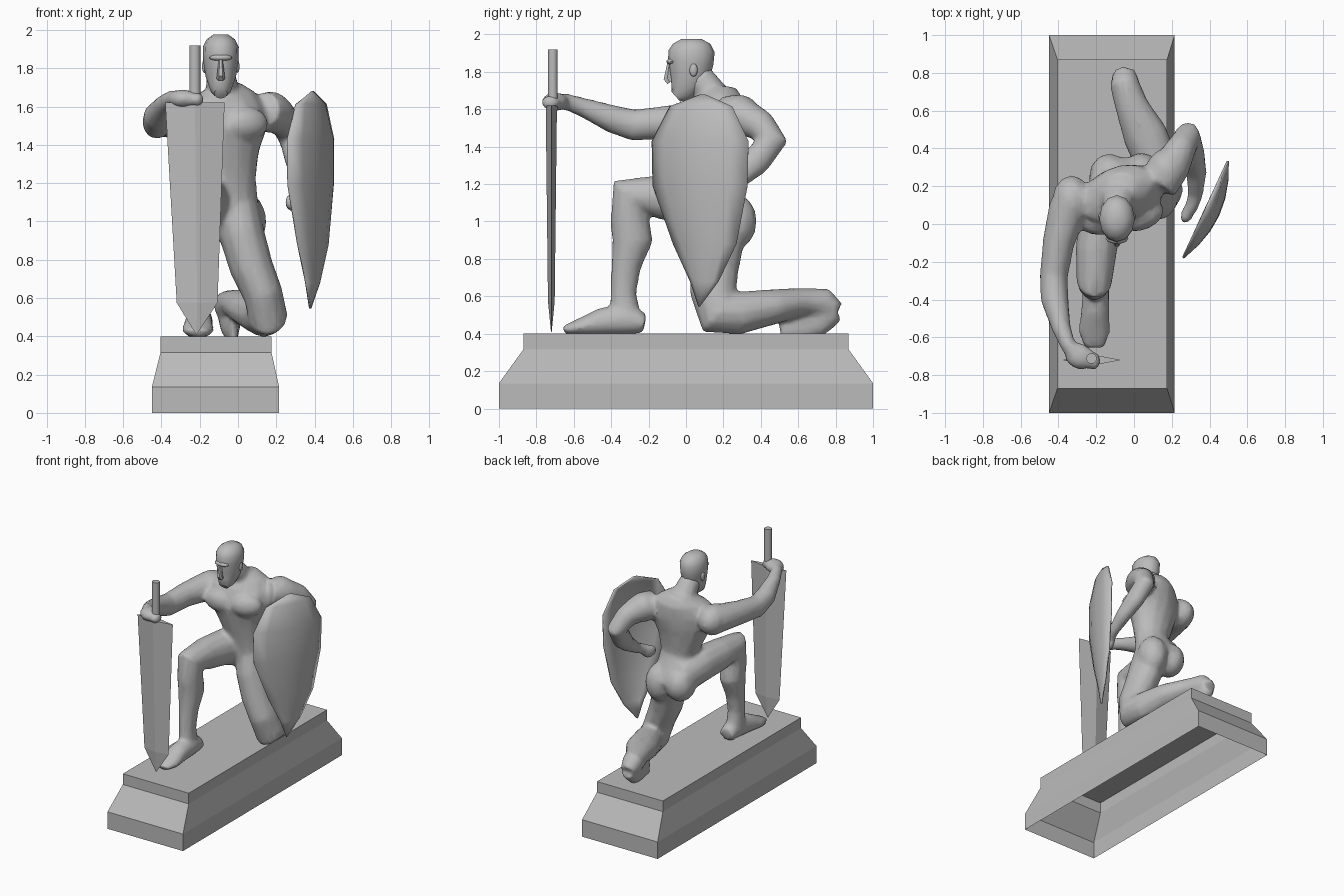
import bpy, bmesh, math
from mathutils import Vector, Matrix

cube = bpy.data.objects.get("Cube")
if cube:
    bpy.data.objects.remove(cube, do_unlink=True)

stone = bpy.data.materials.new("grey_stone")
stone.use_nodes = True
GREY = (0.5, 0.5, 0.5, 1)
stone.diffuse_color = GREY
stone.node_tree.nodes["Principled BSDF"].inputs["Base Color"].default_value = GREY
X, Y, Z = Vector((1, 0, 0)), Vector((0, 1, 0)), Vector((0, 0, 1))


def finish(name, bm, smooth=None, fix_normals=True):
    if fix_normals:
        bmesh.ops.recalc_face_normals(bm, faces=bm.faces)
    me = bpy.data.meshes.new(name)
    bm.to_mesh(me)
    bm.free()
    me.materials.append(stone)
    ob = bpy.data.objects.new(name, me)
    bpy.context.collection.objects.link(ob)
    if smooth:
        bpy.ops.object.select_all(action='DESELECT')
        ob.select_set(True)
        bpy.context.view_layer.objects.active = ob
        bpy.ops.object.shade_smooth_by_angle(angle=math.radians(smooth))
    return ob


def skin(bm, rings, bottom=True, top=True):
    """Join rings of points with quads and cap the ends."""
    rows = [[bm.verts.new(p) for p in r] for r in rings]
    n = len(rows[0])
    for a, b in zip(rows, rows[1:]):
        for i in range(n):
            bm.faces.new((a[i], a[(i + 1) % n], b[(i + 1) % n], b[i]))
    if bottom:
        bm.faces.new(rows[0][::-1])
    if top:
        bm.faces.new(rows[-1])


def loft(bm, path, ref, n=12):
    """Oval tube; each step is x, y, z, side radius, ref radius, optional twist."""
    pts = [Vector(p[:3]) for p in path]
    rings = []
    for i, p in enumerate(path):
        a = (pts[i] - pts[i - 1]).normalized() if i else Vector()
        b = (pts[i + 1] - pts[i]).normalized() if i + 1 < len(pts) else Vector()
        t = (a + b).normalized()
        side = ref.cross(t).normalized()
        other = t.cross(side)
        tw = p[5] if len(p) > 5 else 0
        u = side * math.cos(tw) + other * math.sin(tw)
        v = other * math.cos(tw) - side * math.sin(tw)
        rings.append([pts[i] + u * p[3] * math.cos(k * math.tau / n)
                      + v * p[4] * math.sin(k * math.tau / n) for k in range(n)])
    skin(bm, rings)


def ball(bm, loc, size, rot_z=0, rot_x=0):
    m = (Matrix.Translation(loc) @ Matrix.Rotation(rot_z, 4, 'Z')
         @ Matrix.Rotation(rot_x, 4, 'X') @ Matrix.Diagonal((*size, 1)))
    bmesh.ops.create_uvsphere(bm, u_segments=12, v_segments=8, radius=1, matrix=m)


# Plinth: stepped hollow block, open underneath
bm = bmesh.new()
rings = []
for z, x0, x1, y in [(0, -.45, .215, 1), (.135, -.45, .215, 1),
                     (.315, -.405, .175, .87), (.4, -.405, .175, .87)]:
    rings.append([(x0, -y, z), (x1, -y, z), (x1, y, z), (x0, y, z)])
skin(bm, rings, bottom=False)
finish("plinth", bm, fix_normals=False)

# Body: overlapping volumes fused into one skin
bm = bmesh.new()
# torso, twisted so the left shoulder is drawn back
loft(bm, [(-.05, .21, .93, .09, .09), (-.05, .21, 1.02, .15, .15),
          (-.04, .18, 1.12, .145, .13), (-.045, .15, 1.22, .14, .115, .1),
          (-.06, .14, 1.35, .175, .14, .2), (-.07, .13, 1.47, .225, .165, .3),
          (-.07, .16, 1.58, .235, .15, .35), (-.07, .19, 1.66, .17, .12, .35),
          (-.08, .19, 1.71, .09, .08, .3)], Y, 14)
# neck
loft(bm, [(-.07, .2, 1.56, .11, .1), (-.08, .15, 1.67, .09, .085),
          (-.09, .06, 1.78, .075, .08)], Y)
# chest, shoulder and seat muscles
ball(bm, (-.17, .01, 1.51), (.12, .07, .085), .1)
ball(bm, (.05, .04, 1.51), (.12, .07, .085), .45)
ball(bm, (-.33, .12, 1.54), (.105, .14, .115))
ball(bm, (.17, .28, 1.57), (.11, .12, .11))
ball(bm, (-.13, .25, 1.02), (.11, .125, .13))
ball(bm, (.04, .26, 1.0), (.11, .12, .15))
# right arm reaching forward to the sword
loft(bm, [(-.28, .2, 1.55, .09, .09), (-.35, .08, 1.54, .105, .105),
          (-.40, -.1, 1.53, .085, .09), (-.425, -.28, 1.515, .075, .085),
          (-.42, -.4, 1.55, .075, .075), (-.385, -.55, 1.61, .052, .052),
          (-.35, -.64, 1.64, .042, .045), (-.32, -.68, 1.64, .04, .045)], Z)
# left arm bent back behind the shield
loft(bm, [(.13, .2, 1.58, .1, .1), (.2, .31, 1.56, .1, .1),
          (.25, .4, 1.51, .085, .08), (.285, .46, 1.43, .085, .07),
          (.31, .37, 1.32, .08, .065), (.33, .27, 1.23, .06, .055),
          (.325, .15, 1.15, .04, .04), (.3, .08, 1.12, .04, .035)], X)
# right leg, foot planted
loft(bm, [(-.12, .24, 1.06, .13, .11), (-.17, .05, 1.12, .135, .12),
          (-.2, -.14, 1.13, .12, .11), (-.21, -.30, 1.13, .125, .095),
          (-.21, -.30, 1.0, .105, .09), (-.21, -.285, .9, .11, .09),
          (-.21, -.32, .76, .08, .07), (-.21, -.335, .62, .07, .06),
          (-.21, -.32, .46, .085, .065)], X)
loft(bm, [(-.2, -.22, .455, .06, .055), (-.2, -.32, .475, .07, .08),
          (-.205, -.45, .465, .075, .075), (-.21, -.57, .435, .085, .045),
          (-.21, -.655, .42, .055, .022)], Z)
# left leg, kneeling with the shin laid back
loft(bm, [(.0, .2, 1.08, .14, .11), (.02, .17, .93, .15, .12),
          (.07, .15, .76, .135, .115), (.13, .145, .62, .125, .105),
          (.155, .17, .51, .13, .105), (.135, .28, .51, .115, .11),
          (.06, .47, .545, .095, .12), (-.01, .62, .57, .075, .09),
          (-.05, .74, .56, .085, .08), (-.05, .81, .52, .05, .06)], X)
loft(bm, [(-.05, .79, .53, .06, .075), (-.04, .7, .46, .055, .08),
          (-.03, .6, .435, .035, .08), (-.02, .5, .42, .02, .06)], Z)
# hands
ball(bm, (-.29, -.70, 1.64), (.085, .07, .05), -.5)
ball(bm, (-.215, -.725, 1.635), (.04, .05, .04))
ball(bm, (.285, .06, 1.1), (.035, .065, .05), -.4)
body = finish("kneeling_body", bm)
mod = body.modifiers.new("fuse", 'REMESH')
mod.mode = 'VOXEL'
mod.voxel_size = .016
mod.use_smooth_shade = True
mod = body.modifiers.new("soften", 'SMOOTH')
mod.factor = .5
mod.iterations = 5
mod = body.modifiers.new("simplify", 'DECIMATE')
mod.ratio = .25

# Head: skull and jaw
bm = bmesh.new()
loft(bm, [(-.09, -.055, 1.668, .035, .035), (-.09, -.025, 1.695, .058, .07),
          (-.09, .015, 1.76, .08, .108), (-.09, .025, 1.85, .093, .122),
          (-.09, .03, 1.91, .094, .123), (-.09, .03, 1.95, .075, .1),
          (-.09, .03, 1.975, .04, .055)], Y, 12)
head = finish("head", bm, 50)

# Nose wedge
bm = bmesh.new()
loft(bm, [(-.09, -.085, 1.745, .022, .02), (-.09, -.1, 1.765, .02, .023),
          (-.09, -.09, 1.845, .01, .012)], Y, 6)
finish("nose", bm, 40)

# Brow ridge and ears
bm = bmesh.new()
ball(bm, (-.09, -.075, 1.855), (.06, .03, .018))
finish("brow", bm, 60)
for name, s in (("left_ear", 1), ("right_ear", -1)):
    bm = bmesh.new()
    ball(bm, (-.09 + s * .086, .04, 1.81), (.012, .022, .035))
    finish(name, bm, 60)

# Sword: diamond-section blade and round grip
bm = bmesh.new()
rings = []
for z, x0, x1, t in [(.41, -.219, -.215, .002), (.575, -.32, -.107, .018),
                     (1.62, -.38, -.07, .03)]:
    c = (x0 + x1) / 2
    rings.append([(x0, -.72, z), (c, -.72 - t, z), (x1, -.72, z), (c, -.72 + t, z)])
skin(bm, rings)
finish("sword_blade", bm)
bm = bmesh.new()
loft(bm, [(-.225, -.712, 1.6, .029, .027), (-.225, -.712, 1.92, .029, .027)], Y, 10)
finish("sword_grip", bm, 40)

# Shield: domed sheet set on a slant; rows give height and the two edges along its width
bm = bmesh.new()
d, out = Vector((.42, .908, 0)), Vector((.908, -.42, 0))
centre = Vector((.383, .075, 0))
rows = [(1.68, .0, .03, 0), (1.615, -.18, .19, .5), (1.43, -.285, .285, .95),
        (1.19, -.28, .28, 1), (.88, -.16, .215, .7), (.68, -.06, .11, .3),
        (.545, -.01, .0, 0)]
cols, grid = 6, []
for z, u0, u1, dome in rows:
    line = []
    for i in range(cols + 1):
        f = i / cols
        bulge = .075 * dome * (1 - (2 * f - 1) ** 2)
        line.append(bm.verts.new(centre + d * (u0 + (u1 - u0) * f) + out * bulge + Z * z))
    grid.append(line)
for a, b in zip(grid, grid[1:]):
    for i in range(cols):
        bm.faces.new((a[i], b[i], b[i + 1], a[i + 1]))
shield = finish("shield", bm, 40, fix_normals=False)
mod = shield.modifiers.new("thickness", 'SOLIDIFY')
mod.thickness = .012
